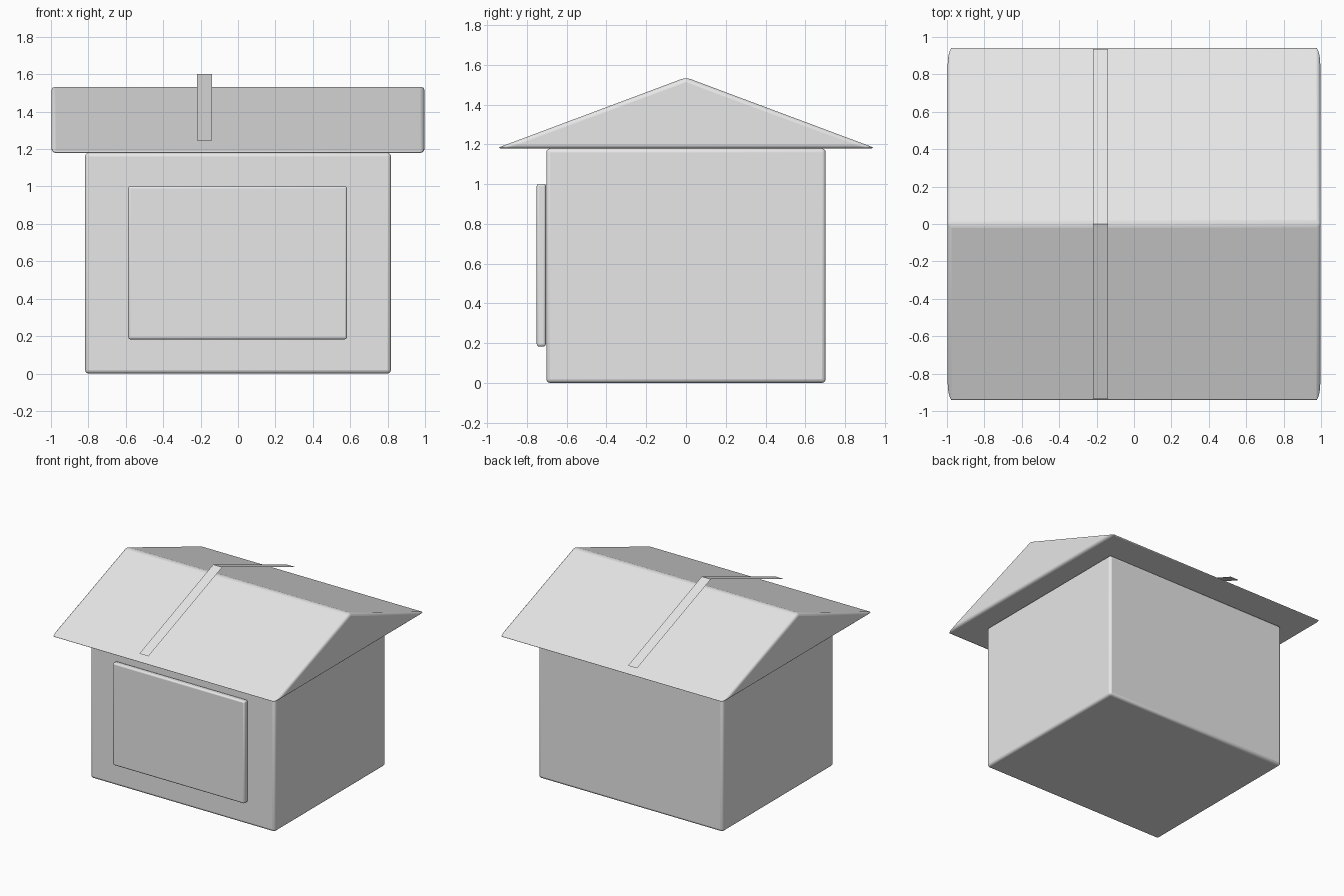
import bpy, bmesh

if "Cube" in bpy.data.objects:
    bpy.data.objects.remove(bpy.data.objects["Cube"])

grey = bpy.data.materials.new("light grey")
grey.diffuse_color = (0.8, 0.8, 0.8, 1)
grey.use_nodes = True
grey.node_tree.nodes["Principled BSDF"].inputs["Base Color"].default_value = grey.diffuse_color


def make(name, verts, faces, bevel=0):
    mesh = bpy.data.meshes.new(name)
    mesh.from_pydata(verts, [], faces)
    mesh.materials.append(grey)
    obj = bpy.data.objects.new(name, mesh)
    bpy.context.collection.objects.link(obj)
    if bevel:
        bm = bmesh.new()
        bm.from_mesh(mesh)
        bmesh.ops.recalc_face_normals(bm, faces=bm.faces)
        bm.to_mesh(mesh)
        bm.free()
        mod = obj.modifiers.new("bevel", 'BEVEL')
        mod.width = bevel
        mod.segments = 3
        mod.limit_method = 'ANGLE'
        bpy.ops.object.select_all(action='DESELECT')
        obj.select_set(True)
        bpy.context.view_layer.objects.active = obj
        bpy.ops.object.shade_smooth_by_angle(angle=0.6)
    return obj


def prism(name, profile, x0, x1, bevel):
    """Extrude a (y, z) profile along x."""
    n = len(profile)
    verts = [(x, y, z) for x in (x0, x1) for y, z in profile]
    faces = [list(range(n)), list(range(n, 2 * n))]
    faces += [(i, (i + 1) % n, n + (i + 1) % n, n + i) for i in range(n)]
    return make(name, verts, faces, bevel)


def rect(y0, y1, z0, z1):
    return [(y0, z0), (y1, z0), (y1, z1), (y0, z1)]


# Walls and front panel
prism("walls", rect(-0.703, 0.703, 0, 1.18), -0.818, 0.818, 0.02)
prism("front_panel", rect(-0.751, -0.705, 0.183, 1.002), -0.587, 0.583, 0.012)

# Gabled roof
prism("roof", [(-0.955, 1.18), (0.955, 1.18), (0, 1.537)], -0.998, 0.998, 0.022)

# Thin strip floating just above both roof slopes
for name, s in (("front_roof_strip", -1), ("back_roof_strip", 1)):
    a, b = (-0.22, -0.14) if s < 0 else (-0.14, -0.22)
    make(name, [(a, s * 0.935, 1.245), (b, s * 0.935, 1.245),
                (b, 0, 1.602), (a, 0, 1.602)], [(0, 1, 2, 3)])
